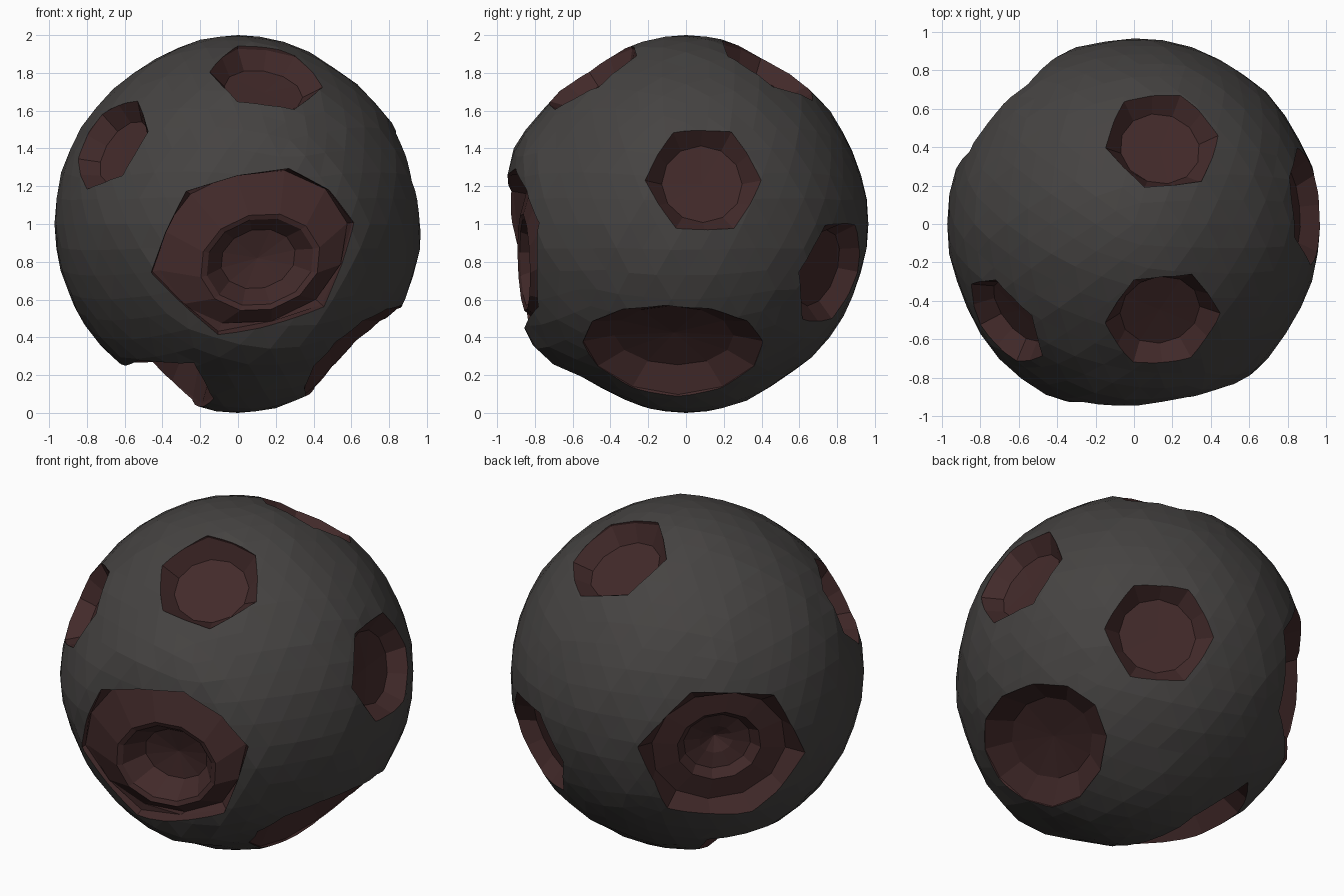
import bpy, bmesh, math, random
from mathutils import Vector

if "Cube" in bpy.data.objects:
    bpy.data.objects.remove(bpy.data.objects["Cube"])

random.seed(4)
R = 0.97
CENTRE = Vector((0, 0, 1))
FRONT = Vector((0.1, -0.98, -0.15)).normalized()   # axis of the big front crater
# gentle swellings of the body: direction, height, width
BUMPS = [(Vector((0.15, -0.83, -0.58)), 0.05, 0.32), (Vector((-0.7, -0.7, 0)), 0.02, 0.3)]


def material(name, col):
    m = bpy.data.materials.new(name)
    m.diffuse_color = (*col, 1)
    m.use_nodes = True
    m.node_tree.nodes["Principled BSDF"].inputs["Base Color"].default_value = m.diffuse_color
    return m


MATS = [material("dark_rock", (0.06, 0.056, 0.054)),
        material("crater_red", (0.055, 0.023, 0.023))]


def finish(bm, name):
    me = bpy.data.meshes.new(name)
    bm.to_mesh(me)
    bm.free()
    for m in MATS:
        me.materials.append(m)
    ob = bpy.data.objects.new(name, me)
    bpy.context.collection.objects.link(ob)
    return ob


# rock body: slightly uneven low-poly ball, swollen around the front crater
bm = bmesh.new()
bmesh.ops.create_icosphere(bm, subdivisions=4, radius=1)
for v in bm.verts:
    k = 1 + random.uniform(-0.006, 0.004) if abs(v.co.z) < 0.99 else 1
    pole = max(0, abs(v.co.z) - 0.85) / 0.15
    k += 0.03 * math.exp(-((v.co.angle(FRONT) - 0.57) / 0.16) ** 2)
    for d, amp, width in BUMPS:
        k += amp * math.exp(-(v.co.angle(d) / width) ** 2)
    v.co = Vector((v.co.x * 0.972, v.co.y * 0.965, v.co.z * (0.972 + 0.028 * pole))) * k + CENTRE
rock = finish(bm, "rock_body")


# crater cutter: rim polygon on the ball, then rings (scale, height, shift, tilt) inwards
def crater(direction, a, b, rings, bottom, rot=0, rough=0, odd=0.9):
    n = Vector(direction).normalized()
    u = Vector((0, 0, 1)).cross(n).normalized()
    w = n.cross(u)
    count = 12
    bm = bmesh.new()

    def point(i, s, h, shift=(0, 0), tilt=0, hexed=False):
        t = i * math.tau / count
        k = s * (odd if hexed and i % 2 else 1)
        x, y = a * k * math.cos(t), b * k * math.sin(t)
        c, d = math.cos(rot), math.sin(rot)
        x, y = x * c - y * d + shift[0], x * d + y * c + shift[1]
        if h is None:
            h = math.sqrt(R * R - x * x - y * y)
        return x, y, h + tilt * y

    rim = [point(i, 1 + random.uniform(-rough, rough), None, hexed=True) for i in range(count)]
    loops = [[(x * 1.15, y * 1.15, h + 0.25) for x, y, h in rim], rim]
    for ring in rings:
        loops.append([point(i, *ring) for i in range(count)])
    shift = rings[-1][2] if len(rings[-1]) > 2 else (0, 0)

    def vert(p):
        return bm.verts.new(CENTRE + u * p[0] + w * p[1] + n * p[2])

    vs = [[vert(p) for p in loop] for loop in loops]
    top, low = vert((0, 0, 1.45)), vert((*shift, bottom))
    for i in range(count):
        j = (i + 1) % count
        for p, q in zip(vs, vs[1:]):
            bm.faces.new((p[i], p[j], q[j], q[i]))
        bm.faces.new((top, vs[0][j], vs[0][i]))
        bm.faces.new((low, vs[-1][i], vs[-1][j]))
    bmesh.ops.recalc_face_normals(bm, faces=bm.faces)
    for f in bm.faces:
        f.material_index = 1
    cutter = finish(bm, "crater_cutter")
    cutter.hide_render = True

    bpy.context.view_layer.objects.active = rock
    mod = rock.modifiers.new("crater", 'BOOLEAN')
    mod.operation = 'DIFFERENCE'
    mod.solver = 'EXACT'
    mod.object = cutter
    bpy.ops.object.modifier_apply(modifier=mod.name)
    bpy.data.objects.remove(cutter)


# small hexagonal craters: direction, size, turn
for d, s, turn in [((0.16, -0.53, 0.83), 0.305, -0.25), ((0.16, 0.465, 0.87), 0.305, 0.5),
                   ((-0.73, -0.55, 0.46), 0.275, 0.3), ((0.96, 0.1, 0.25), 0.31, 0),
                   ((0.49, 0.82, -0.275), 0.31, 0)]:
    crater(d, s, s * 0.98, [(0.69, 0.84)], 0.835, turn)

# large front crater: shallow shelf with a smaller crater set low in it
low = (0.03, -0.07)
crater(FRONT, 0.56, 0.44,
       [(0.92, 0.80, (0, 0), -0.1), (0.58, 0.88, low, -0.1),
        (0.52, 0.87, low, -0.1), (0.36, 0.77, low)], 0.74,
       math.radians(14), 0.04)

# large back left crater, also nested
crater((-0.74, 0.66, -0.11), 0.48, 0.43,
       [(0.8, 0.79), (0.5, 0.80), (0.4, 0.75), (0.2, 0.73)], 0.68, -0.15, 0.03)

# long lower craters
crater((0.675, -0.08, -0.74), 0.48, 0.35, [(0.66, 0.80)], 0.78, 0, 0, 1.0)
crater((-0.42, -0.09, -0.90), 0.53, 0.26, [(0.7, 0.72)], 0.70)

for p in rock.data.polygons:
    p.use_smooth = False
